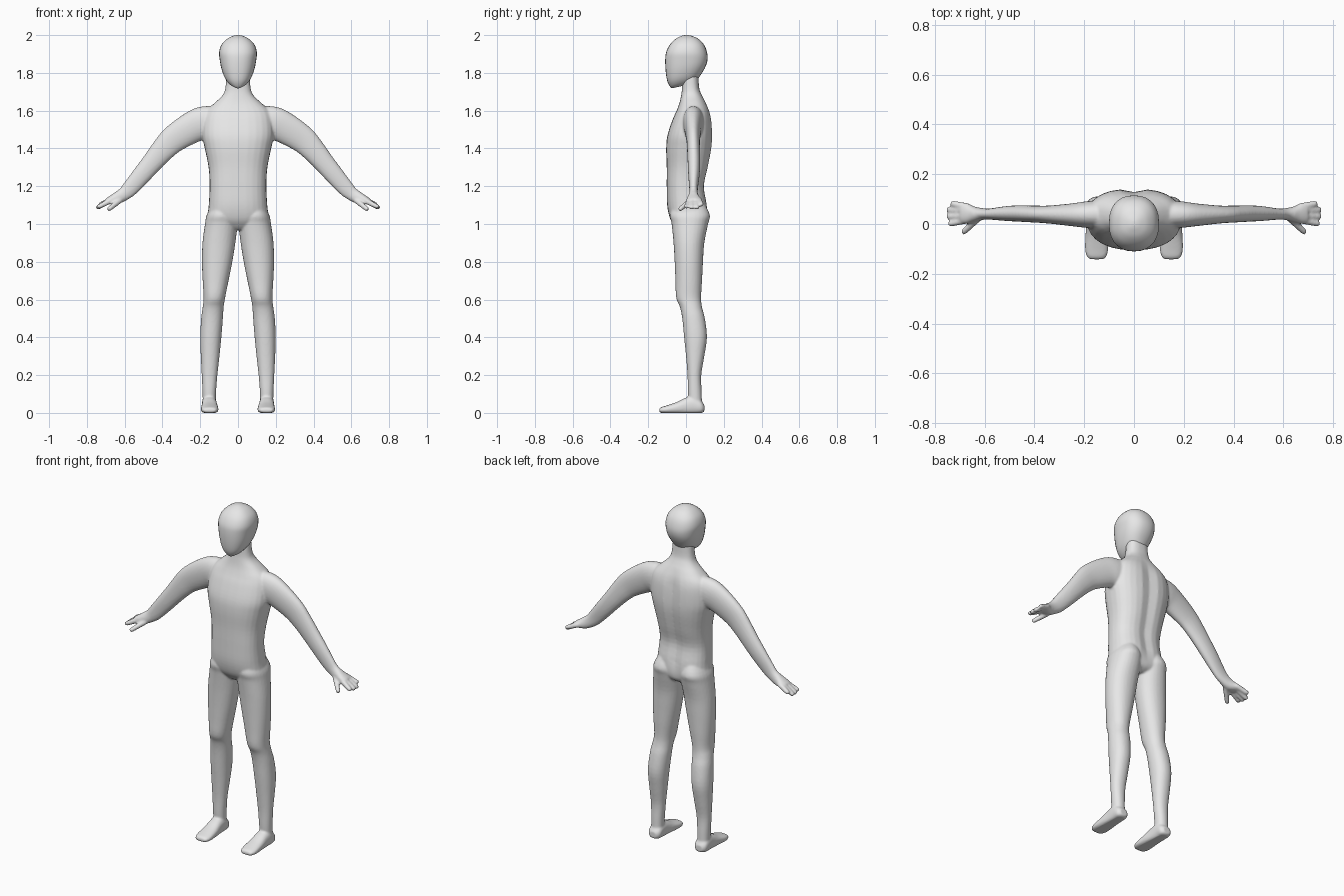
import bpy, bmesh, math
from mathutils import Vector

skin = bpy.data.materials.new("plain_grey")
skin.diffuse_color = (0.8, 0.8, 0.8, 1)

X, Y, Z = Vector((1, 0, 0)), Vector((0, 1, 0)), Vector((0, 0, 1))
SIDES = 28


def spline(rows, steps=4):
    """Smoothly fill in rows between the given sections."""
    out = []
    for i in range(len(rows) - 1):
        a, b, c, d = rows[max(i - 1, 0)], rows[i], rows[i + 1], rows[min(i + 2, len(rows) - 1)]
        for s in range(steps):
            t = s / steps
            out.append([q + 0.5 * t * (r - p + t * (2 * p - 5 * q + 4 * r - s4
                        + t * (3 * (q - r) + s4 - p)))
                        for p, q, r, s4 in zip(a, b, c, d)])
    return out + [list(rows[-1])]


def loft(bm, rows, axis=None, ref=Y, power=1.0, warp=None, mirror=False):
    """Closed skin over rows of (x, y, z, radius_u, radius_v)."""
    rows = spline(rows)
    pts = [Vector(r[:3]) for r in rows]
    for sign in ((1, -1) if mirror else (1,)):
        rings = []
        for i, r in enumerate(rows):
            t = axis or (pts[min(i + 1, len(pts) - 1)] - pts[max(i - 1, 0)]).normalized()
            u = t.cross(ref).normalized()
            v = u.cross(t).normalized()
            ring = []
            for k in range(SIDES):
                a = 2 * math.pi * k / SIDES
                c, s = math.cos(a), math.sin(a)
                c = math.copysign(abs(c) ** power, c)
                s = math.copysign(abs(s) ** power, s)
                p = pts[i] + u * (c * max(r[3], 0.002)) + v * (s * max(r[4], 0.002))
                if warp:
                    p = warp(p)
                ring.append(bm.verts.new((p.x * sign, p.y, p.z)))
            rings.append(ring)
        for lo, hi in zip(rings, rings[1:]):
            for k in range(SIDES):
                n = (k + 1) % SIDES
                bm.faces.new((lo[k], lo[n], hi[n], hi[k]))
        bm.faces.new(rings[0])
        bm.faces.new(rings[-1])


def boxes(rows):
    """Sections given as (z, x_min, x_max, y_front, y_back)."""
    return [((a + b) / 2, (c + d) / 2, z, (b - a) / 2, (d - c) / 2) for z, a, b, c, d in rows]


def centred(rows):
    return boxes([(z, -w, w, f, b) for z, w, f, b in rows])


def finish(bm, name):
    bmesh.ops.recalc_face_normals(bm, faces=bm.faces[:])
    me = bpy.data.meshes.new(name)
    bm.to_mesh(me)
    bm.free()
    me.materials.append(skin)
    for p in me.polygons:
        p.use_smooth = True
    ob = bpy.data.objects.new(name, me)
    bpy.context.collection.objects.link(ob)
    return ob


# Torso and neck, with a shallow groove down the spine
def spine(p):
    if p.y > 0.05 and 1.0 < p.z < 1.66:
        fade = min(1, (p.z - 1.0) / 0.1, (1.66 - p.z) / 0.1)
        p.y -= 0.014 * fade * math.exp(-(p.x / 0.035) ** 2)
    return p


body = bmesh.new()
loft(body, centred([
    (0.97, 0.05, -0.04, 0.07), (0.99, 0.11, -0.06, 0.10), (1.03, 0.158, -0.085, 0.115),
    (1.10, 0.155, -0.10, 0.115), (1.20, 0.15, -0.102, 0.10), (1.30, 0.156, -0.102, 0.12),
    (1.40, 0.176, -0.105, 0.138), (1.47, 0.19, -0.098, 0.142), (1.55, 0.185, -0.072, 0.137),
    (1.60, 0.168, -0.05, 0.125), (1.64, 0.125, -0.035, 0.107), (1.68, 0.083, -0.026, 0.085),
    (1.72, 0.067, -0.021, 0.07), (1.80, 0.06, -0.02, 0.065)]),
    axis=Z, power=0.82, warp=spine)

# Legs
loft(body, boxes([
    (1.12, 0.03, 0.13, -0.06, 0.09), (1.05, 0.012, 0.165, -0.085, 0.126),
    (1.00, 0.003, 0.175, -0.076, 0.117), (0.90, 0.014, 0.188, -0.066, 0.097),
    (0.80, 0.03, 0.191, -0.06, 0.09), (0.70, 0.05, 0.187, -0.056, 0.085),
    (0.61, 0.068, 0.182, -0.052, 0.08), (0.56, 0.076, 0.187, -0.032, 0.085),
    (0.50, 0.08, 0.195, -0.02, 0.10), (0.40, 0.088, 0.20, -0.01, 0.111),
    (0.30, 0.098, 0.197, 0.0, 0.097), (0.20, 0.109, 0.192, 0.008, 0.081),
    (0.11, 0.116, 0.188, 0.01, 0.083), (0.04, 0.118, 0.186, 0.015, 0.085)]),
    axis=-Z, power=0.93, mirror=True)

# Feet, flat underneath
def sole(p):
    p.z = max(p.z, 0.0)
    return p


loft(body, [
    (0.152, 0.097, 0.025, 0.018, 0.022), (0.152, 0.08, 0.030, 0.034, 0.038),
    (0.152, 0.04, 0.040, 0.050, 0.040), (0.151, 0.00, 0.035, 0.046, 0.041),
    (0.150, -0.05, 0.025, 0.032, 0.045), (0.150, -0.10, 0.018, 0.022, 0.047),
    (0.150, -0.13, 0.015, 0.016, 0.040), (0.150, -0.142, 0.013, 0.009, 0.028)],
    axis=-Y, ref=X, power=0.85, warp=sole, mirror=True)

# Arms and palms
loft(body, [
    (0.09, 0.04, 1.55, 0.075, 0.055), (0.18, 0.038, 1.535, 0.088, 0.054),
    (0.245, 0.037, 1.51, 0.083, 0.046), (0.34, 0.038, 1.45, 0.073, 0.036),
    (0.40, 0.04, 1.39, 0.063, 0.034), (0.455, 0.042, 1.325, 0.055, 0.033),
    (0.508, 0.042, 1.262, 0.050, 0.030), (0.57, 0.04, 1.19, 0.043, 0.023),
    (0.605, 0.04, 1.158, 0.036, 0.023), (0.64, 0.039, 1.138, 0.032, 0.031),
    (0.672, 0.041, 1.128, 0.022, 0.040), (0.695, 0.043, 1.12, 0.015, 0.038)],
    power=0.95, mirror=True)

# Fingers and thumbs
for base, tip in (
        ((0.665, 0.068, 1.130), (0.736, 0.083, 1.100)),
        ((0.670, 0.052, 1.130), (0.750, 0.058, 1.083)),
        ((0.670, 0.033, 1.130), (0.750, 0.030, 1.083)),
        ((0.665, 0.018, 1.128), (0.744, 0.000, 1.088)),
        ((0.625, 0.025, 1.125), (0.688, -0.036, 1.075))):
    a, b = Vector(base), Vector(tip)
    loft(body, [(*a.lerp(b, t), r, r) for t, r in
                ((0, 0.015), (0.5, 0.014), (0.9, 0.012), (1, 0.008))], mirror=True)

# Blend the limbs into one continuous skin
ob = finish(body, "body")
mod = ob.modifiers.new("blend", 'REMESH')
mod.mode = 'VOXEL'
mod.voxel_size = 0.006
mod.use_smooth_shade = True
mod = ob.modifiers.new("soften", 'SMOOTH')
mod.factor = 0.5
mod.iterations = 5


# Head, with the jaw line sloping down to the chin
def jaw(p):
    p.z += 0.25 * p.y * max(0, min(1, (1.85 - p.z) / 0.13))
    return p


head = bmesh.new()
loft(head, centred([
    (1.735, 0.018, -0.075, 0.03), (1.747, 0.045, -0.086, 0.055), (1.775, 0.069, -0.10, 0.076),
    (1.82, 0.087, -0.108, 0.10), (1.87, 0.097, -0.11, 0.114), (1.91, 0.10, -0.105, 0.111),
    (1.95, 0.087, -0.085, 0.095), (1.98, 0.058, -0.055, 0.066), (1.995, 0.028, -0.025, 0.033),
    (2.0, 0.008, -0.006, 0.012)]), axis=Z, power=0.85, warp=jaw)
finish(head, "head")
